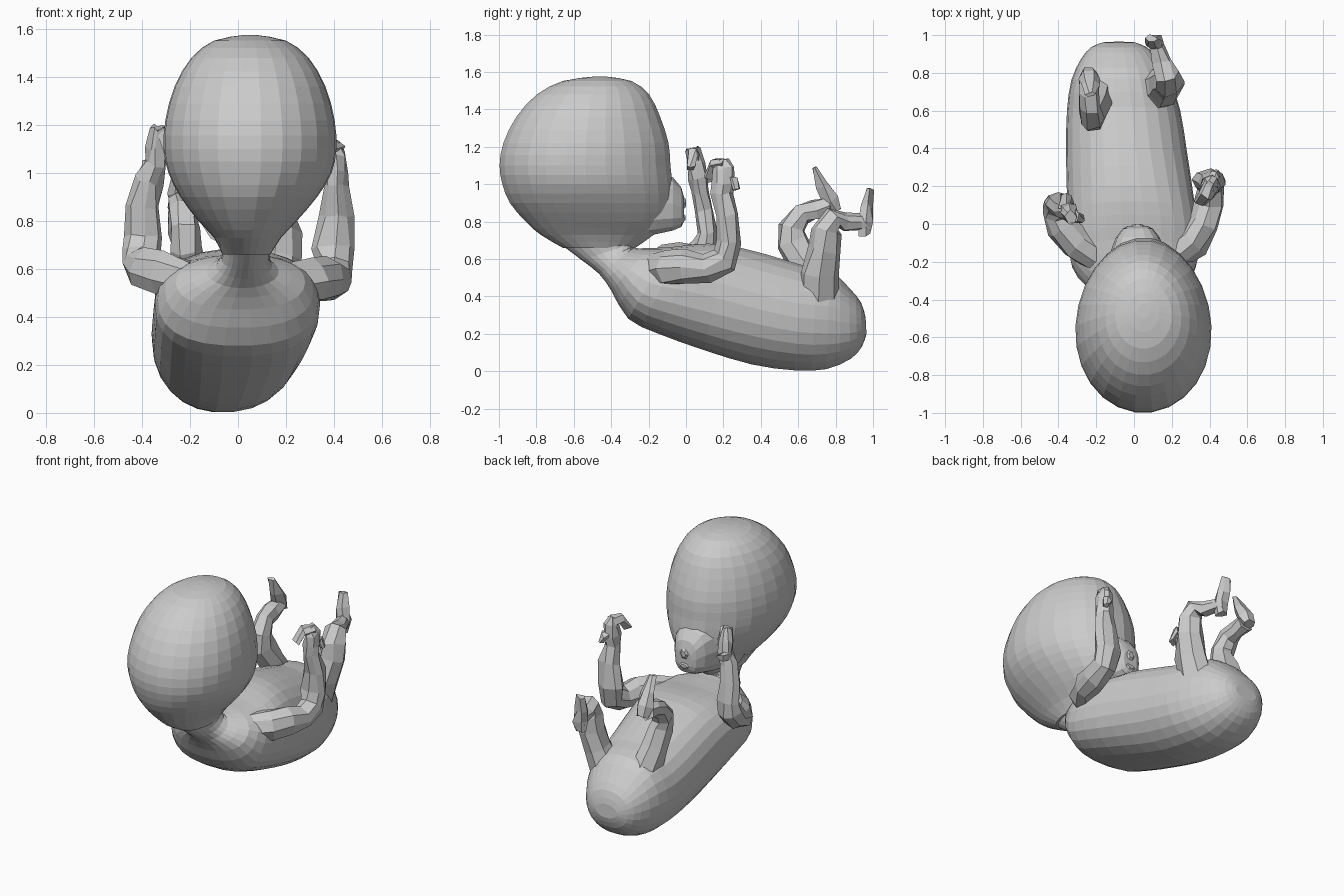
import bpy, bmesh, math, random
from mathutils import Vector

random.seed(4)
skin = bpy.data.materials.new("plain_grey")
skin.diffuse_color = (0.6, 0.6, 0.6, 1)


def loft(name, rings):
    """Skin a list of equal-length point rings and cap both ends."""
    bm = bmesh.new()
    loops = [[bm.verts.new(p) for p in r] for r in rings]
    n = len(loops[0])
    for a, b in zip(loops, loops[1:]):
        for i in range(n):
            j = (i + 1) % n
            bm.faces.new((a[i], a[j], b[j], b[i]))
    bm.faces.new(loops[0])
    bm.faces.new(loops[-1][::-1])
    bmesh.ops.recalc_face_normals(bm, faces=bm.faces)
    me = bpy.data.meshes.new(name)
    bm.to_mesh(me)
    bm.free()
    ob = bpy.data.objects.new(name, me)
    bpy.context.collection.objects.link(ob)
    me.materials.append(skin)
    return ob


def oval(c, u, v, n, power=2.0, taper=0.0):
    """Superellipse ring around c with half axes u and v, narrowing towards +v."""
    def s(t):
        return math.copysign(abs(t) ** (2 / power), t)
    ring = []
    for i in range(n):
        a = 2 * math.pi * i / n
        ring.append(c + u * s(math.cos(a)) * (1 - taper * math.sin(a)) + v * s(math.sin(a)))
    return ring


def refine(rows, k):
    """Catmull-Rom interpolation of the station rows."""
    out = []
    for i in range(len(rows) - 1):
        p = [rows[max(0, min(len(rows) - 1, i + d))] for d in (-1, 0, 1, 2)]
        for s in range(k):
            t = s / k
            out.append([0.5 * (2 * b + (c - a) * t + (2 * a - 5 * b + 4 * c - d) * t * t
                               + (3 * b - a - 3 * c + d) * t ** 3)
                        for a, b, c, d in zip(*p)])
    return out + [list(rows[-1])]


def limb(name, rows, n=7):
    """Tube through rows of x, y, z, sideways radius, other radius."""
    pts = [Vector(r[:3]) for r in rows]
    rings = []
    for i, r in enumerate(rows):
        t = (pts[min(i + 1, len(pts) - 1)] - pts[max(i - 1, 0)]).normalized()
        u = Vector((1, 0, 0))
        u = (u - t * u.dot(t)).normalized()
        ring = oval(pts[i], u * r[3], t.cross(u) * r[4], n)
        rings.append([p + Vector([random.uniform(-.009, .009) for _ in range(3)]) for p in ring])
    return loft(name, rings)


# Large egg-shaped head: z, back y, front y, half width, centre x
head = [(1.575, -.50, -.42, .03, .05), (1.552, -.66, -.29, .15, .05),
        (1.48, -.80, -.195, .245, .05), (1.36, -.91, -.135, .315, .05),
        (1.22, -.98, -.09, .353, .05), (1.1, -1.0, -.08, .36, .05),
        (1.0, -.985, -.07, .34, .05), (.90, -.945, -.07, .285, .045),
        (.80, -.86, -.10, .205, .04), (.73, -.78, -.17, .14, .04),
        (.66, -.66, -.27, .10, .035)]
rings = []
for z, b, f, w, cx in refine(head, 2):
    rings.append(oval(Vector((cx, (b + f) / 2, z)), Vector((w, 0, 0)),
                      Vector((0, (f - b) / 2, 0)), 26, 2, .06))
loft("head", rings)

# Small face standing out of the head: y, bottom z, top z, half width
face = [(-.40, .69, 1.14, .19), (-.16, .73, 1.08, .15), (-.07, .75, 1.04, .115),
        (-.025, .77, .985, .08), (-.01, .80, .93, .05)]
loft("face", [oval(Vector((.02, y, (a + b) / 2)), Vector((w, 0, 0)),
                   Vector((0, 0, (b - a) / 2)), 14, 2.7) for y, a, b, w in face])

# Nose and lips
for name, z, w, h, y1 in (("nose", .90, .03, .035, .0), ("lips", .82, .04, .022, -.002)):
    loft(name, [oval(Vector((.02, y, z)), Vector((w * k, 0, 0)), Vector((0, 0, h * k)), 6)
                for y, k in ((-.05, 1.3), (y1 - .01, 1), (y1, .6))])

# Neck and torso: back y, back z, front y, front z, half width, centre x, squareness
torso = [(-.66, .67, -.24, .76, .10, .04, 2), (-.56, .595, -.26, .69, .10, .03, 2),
         (-.465, .52, -.28, .66, .15, .02, 2), (-.40, .43, -.20, .66, .27, .01, 2.2),
         (-.31, .28, -.08, .665, .335, .0, 2.4), (-.15, .20, .05, .68, .345, -.005, 2.4),
         (.10, .11, .20, .68, .335, -.02, 2.3), (.35, .035, .42, .63, .32, -.04, 2.15),
         (.58, .003, .62, .57, .30, -.055, 2.15), (.75, .01, .77, .54, .262, -.07, 2.2),
         (.88, .065, .87, .45, .205, -.075, 2.2), (.94, .13, .935, .37, .145, -.08, 2.2),
         (.965, .20, .96, .29, .08, -.08, 2)]
rings = []
for by, bz, fy, fz, w, cx, sq in refine(torso, 2):
    back, front = Vector((cx, by, bz)), Vector((cx, fy, fz))
    rings.append(oval((back + front) / 2, Vector((w, 0, 0)), (front - back) / 2, 26, sq))
loft("torso", rings)

# Arms: broad shoulder, upper arm forward, forearm raised
limb("right_arm", [(.20, -.17, .54, .08, .09), (.31, -.09, .555, .09, .10),
                   (.375, .0, .56, .08, .09), (.40, .11, .555, .08, .075),
                   (.41, .205, .595, .075, .075), (.40, .23, .69, .09, .065),
                   (.41, .215, .83, .075, .06), (.405, .19, .95, .05, .055),
                   (.41, .20, 1.01, .05, .06), (.41, .205, 1.08, .042, .06),
                   (.40, .19, 1.13, .025, .035)], 8)
limb("left_arm", [(-.20, -.17, .55, .08, .09), (-.31, -.10, .575, .09, .10),
                  (-.385, -.02, .60, .085, .085), (-.41, .06, .62, .075, .075),
                  (-.40, .10, .67, .082, .068), (-.395, .115, .74, .08, .06),
                  (-.395, .095, .86, .07, .055), (-.375, .075, .97, .058, .05),
                  (-.345, .065, 1.04, .045, .05), (-.34, .055, 1.11, .042, .05),
                  (-.33, .035, 1.19, .03, .035)], 8)

# Curled fingers and thumbs
limb("right_fingers", [(.41, .21, 1.10, .04, .03), (.38, .15, 1.11, .04, .03),
                       (.35, .11, 1.04, .03, .025)], 5)
limb("right_thumb", [(.40, .22, 1.02, .03, .03), (.43, .255, 1.02, .03, .028),
                     (.45, .27, .97, .018, .018)], 5)
limb("left_fingers", [(-.33, .06, 1.13, .035, .03), (-.31, .03, 1.17, .035, .03),
                      (-.28, .02, 1.09, .025, .022)], 5)
limb("left_thumb", [(-.37, .08, 1.03, .03, .03), (-.36, .16, .0 + 1.04, .03, .025),
                    (-.33, .18, 1.0, .018, .018)][:2], 5)

# Legs: thigh raised, shin folded outward
limb("right_leg", [(.10, .71, .40, .10, .11), (.15, .72, .53, .085, .10),
                   (.18, .745, .65, .08, .085), (.185, .755, .75, .075, .08),
                   (.17, .785, .82, .065, .06), (.15, .85, .80, .055, .05),
                   (.125, .93, .795, .045, .05), (.11, .975, .795, .035, .045)])
limb("right_foot", [(.11, .96, .73, .038, .035), (.115, .955, .80, .05, .045),
                    (.10, .965, .88, .048, .033), (.09, .985, .97, .03, .015)], 6)
limb("left_leg", [(-.19, .70, .45, .09, .10), (-.205, .63, .58, .08, .09),
                  (-.22, .57, .69, .07, .085), (-.225, .565, .77, .065, .075),
                  (-.235, .62, .845, .062, .06), (-.24, .69, .865, .055, .055),
                  (-.24, .765, .88, .05, .05)])
limb("left_foot", [(-.24, .80, .86, .045, .03), (-.24, .77, .91, .052, .05),
                   (-.235, .73, .99, .047, .035), (-.23, .69, 1.09, .03, .015)], 6)
